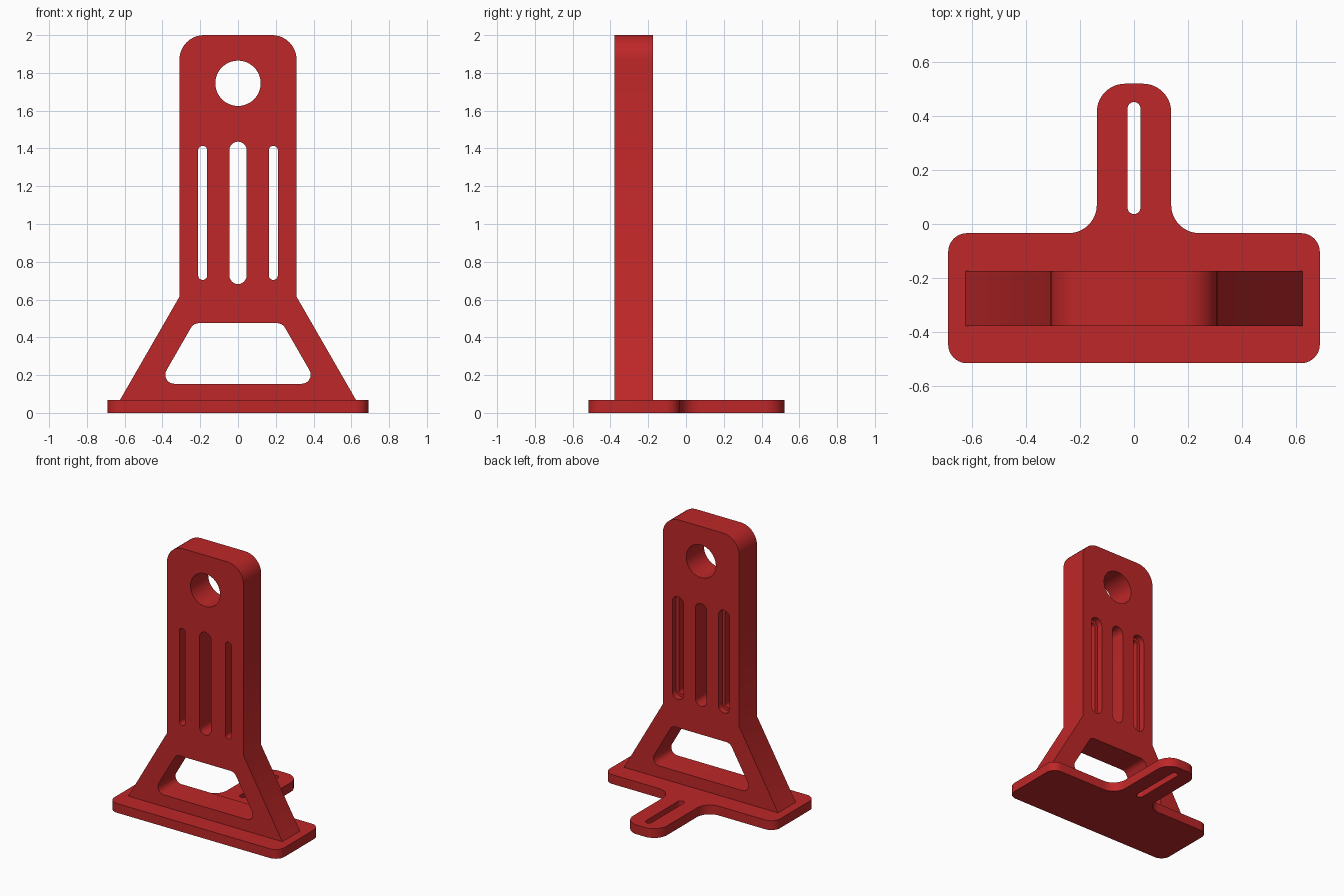
import bpy, bmesh, math
from mathutils import Vector

if "Cube" in bpy.data.objects:
    bpy.data.objects.remove(bpy.data.objects["Cube"])

RED = bpy.data.materials.new("red")
RED.diffuse_color = (0.515, 0.020, 0.021, 1)
RED.use_nodes = True
RED.node_tree.nodes["Principled BSDF"].inputs["Base Color"].default_value = RED.diffuse_color


def rounded(corners, steps=10):
    """Outline from (x, y, radius) corners, each replaced by a fillet arc."""
    pts = []
    for i, (x, y, r) in enumerate(corners):
        p = Vector((x, y))
        if r == 0:
            pts.append(p)
            continue
        a = (Vector(corners[i - 1][:2]) - p).normalized()
        b = (Vector(corners[(i + 1) % len(corners)][:2]) - p).normalized()
        half = a.angle(b) / 2
        c = p + (a + b).normalized() * r / math.sin(half)
        start = p + a * r / math.tan(half) - c
        end = p + b * r / math.tan(half) - c
        sweep = math.atan2(start.x * end.y - start.y * end.x, start.dot(end))
        for k in range(steps + 1):
            t = sweep * k / steps
            pts.append(c + Vector((start.x * math.cos(t) - start.y * math.sin(t),
                                   start.x * math.sin(t) + start.y * math.cos(t))))
    return pts


def mirrored(half):
    """Complete a right-hand outline with its left-hand copy."""
    return half + [(-x, y, r) for x, y, r in reversed(half)]


def slot(cx, hw, y0, y1, steps=12):
    pts = []
    for cy, a0 in ((y1 - hw, 0), (y0 + hw, math.pi)):
        for k in range(steps + 1):
            t = a0 + math.pi * k / steps
            pts.append(Vector((cx + hw * math.cos(t), cy + hw * math.sin(t))))
    return pts


def circle(cx, cy, r, n=48):
    return [Vector((cx + r * math.cos(2 * math.pi * k / n),
                    cy + r * math.sin(2 * math.pi * k / n))) for k in range(n)]


def prism(name, outline, lo, hi, upright=False):
    """Extrude an outline along z, or along y when upright."""
    bm = bmesh.new()
    place = (lambda p, d: (p.x, d, p.y)) if upright else (lambda p, d: (p.x, p.y, d))
    face = bm.faces.new([bm.verts.new(place(p, lo)) for p in outline])
    out = bmesh.ops.extrude_face_region(bm, geom=[face])["geom"]
    shift = Vector((0, hi - lo, 0)) if upright else Vector((0, 0, hi - lo))
    bmesh.ops.translate(bm, vec=shift, verts=[v for v in out if isinstance(v, bmesh.types.BMVert)])
    bmesh.ops.recalc_face_normals(bm, faces=bm.faces)
    mesh = bpy.data.meshes.new(name)
    bm.to_mesh(mesh)
    bm.free()
    mesh.materials.append(RED)
    ob = bpy.data.objects.new(name, mesh)
    bpy.context.collection.objects.link(ob)
    return ob


def activate(ob):
    bpy.ops.object.select_all(action='DESELECT')
    ob.select_set(True)
    bpy.context.view_layer.objects.active = ob


def cut(ob, outline, lo, hi, upright=False):
    cutter = prism("cutter", outline, lo, hi, upright)
    cutter.hide_render = True
    mod = ob.modifiers.new("cut", 'BOOLEAN')
    mod.operation, mod.solver, mod.object = 'DIFFERENCE', 'EXACT', cutter
    activate(ob)
    bpy.ops.object.modifier_apply(modifier=mod.name)
    bpy.data.objects.remove(cutter)


# Base plate with rounded tongue and adjustment slot
base = prism("base_plate", rounded(mirrored([
    (0.69, -0.517, 0.07), (0.69, -0.034, 0.07),
    (0.138, -0.034, 0.105), (0.138, 0.521, 0.105)])), 0, 0.068)
cut(base, slot(0, 0.024, 0.037, 0.453), -0.1, 0.2)

# Upright with splayed foot
FRONT, BACK = -0.379, -0.174
upright = prism("upright", rounded(mirrored([
    (0.625, 0.068, 0), (0.31, 0.615, 0), (0.31, 2.0, 0.13)])), FRONT, BACK, True)

# Through openings: round hole, centre slot, foot window
window = rounded(mirrored([(0.42, 0.154, 0.048), (0.235, 0.475, 0.05)]))
for shape in (circle(0, 1.745, 0.12), slot(0, 0.046, 0.682, 1.436), window):
    cut(upright, shape, -0.6, 0.1, True)

# Side slots, widened by a shallow recess on the back
for cx in (-0.187, 0.187):
    cut(upright, slot(cx, 0.024, 0.704, 1.414), -0.6, 0.1, True)
    cut(upright, slot(cx, 0.046, 0.682, 1.436), BACK - 0.045, 0.1, True)

for ob in (base, upright):
    activate(ob)
    bpy.ops.object.shade_smooth_by_angle(angle=math.radians(30))
